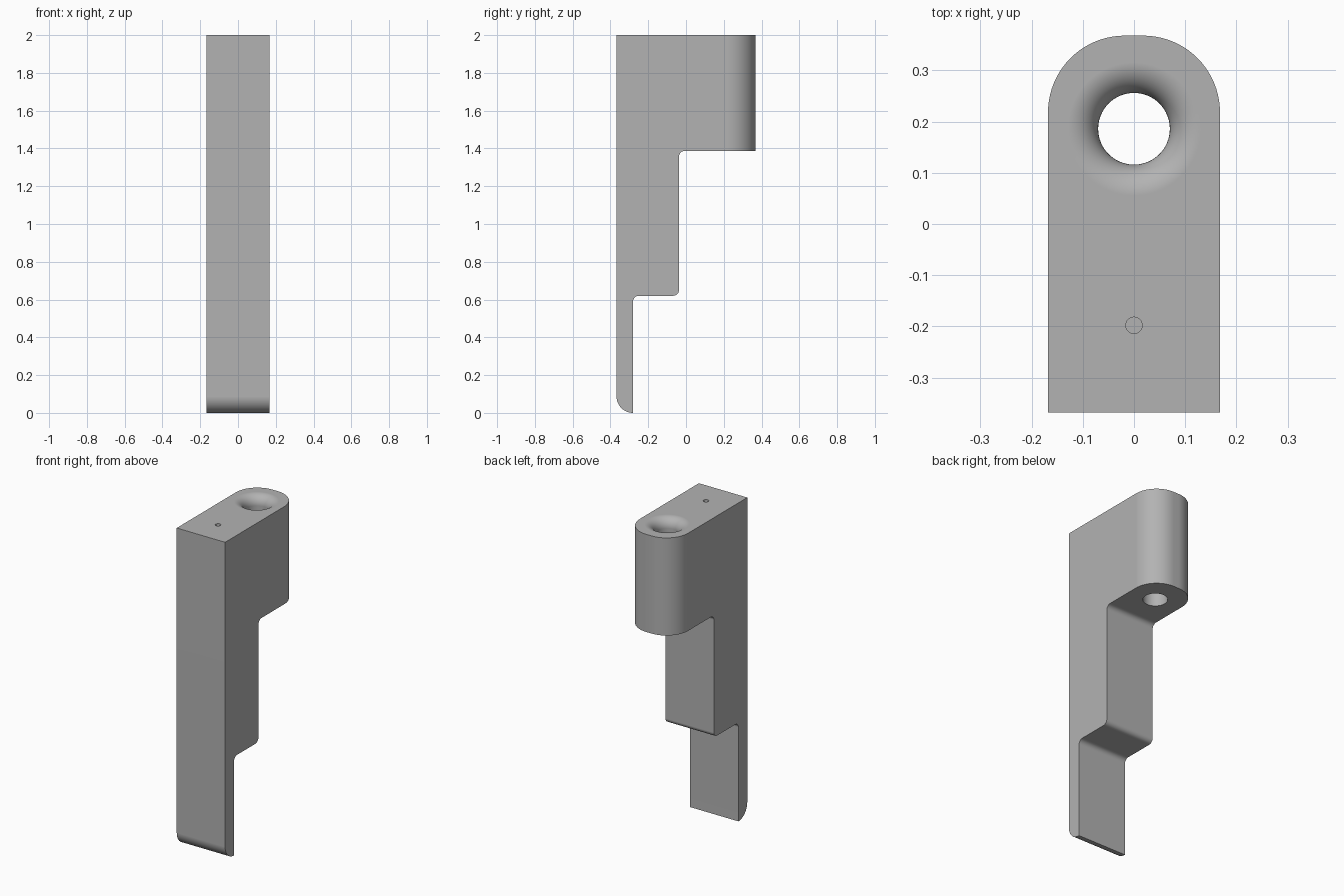
import bpy
import bmesh
from math import cos, sin, pi, radians
from mathutils import Vector

cube = bpy.data.objects.get("Cube")
if cube:
    bpy.data.objects.remove(cube, do_unlink=True)

HALF_W, HALF_D, TOP = 0.168, 0.368, 2.0
THIN_Y, MID_Y = -0.28, -0.037      # back faces of the two lower steps
LOW_Z, MID_Z = 0.62, 1.387         # undersides of the two steps

grey = bpy.data.materials.new("plain grey")
grey.use_nodes = True
COLOUR = (0.45, 0.45, 0.45, 1)
grey.diffuse_color = COLOUR
grey.node_tree.nodes["Principled BSDF"].inputs["Base Color"].default_value = COLOUR


def make_object(name, bm):
    bmesh.ops.recalc_face_normals(bm, faces=bm.faces[:])
    mesh = bpy.data.meshes.new(name)
    bm.to_mesh(mesh)
    bm.free()
    mesh.materials.append(grey)
    obj = bpy.data.objects.new(name, mesh)
    bpy.context.collection.objects.link(obj)
    return obj


def round_edges(bm, test, radius, segments):
    """Round every edge whose two ends both pass the test."""
    edges = [e for e in bm.edges if all(test(v.co) for v in e.verts)]
    bmesh.ops.bevel(bm, geom=edges, offset=radius, segments=segments,
                    profile=0.5, affect='EDGES', clamp_overlap=False)


def near(y, z):
    return lambda co: abs(co.y - y) < 1e-4 and abs(co.z - z) < 1e-4


def lathe(name, profile, y, sides=64):
    """Closed solid turned about a vertical axis from (radius, z) points."""
    bm = bmesh.new()
    rings = [[bm.verts.new((r * cos(2 * pi * i / sides), y + r * sin(2 * pi * i / sides), z))
              for i in range(sides)] for r, z in profile]
    for low, high in zip(rings, rings[1:]):
        for i in range(sides):
            j = (i + 1) % sides
            bm.faces.new((low[i], low[j], high[j], high[i]))
    bm.faces.new(rings[0])
    bm.faces.new(rings[-1])
    obj = make_object(name, bm)
    obj.hide_render = True
    return obj


# Stepped body: side profile extruded across the width
outline = [(-HALF_D, 0), (THIN_Y, 0), (THIN_Y, LOW_Z), (MID_Y, LOW_Z),
           (MID_Y, MID_Z), (HALF_D, MID_Z), (HALF_D, TOP), (-HALF_D, TOP)]
bm = bmesh.new()
side = bm.faces.new([bm.verts.new((-HALF_W, y, z)) for y, z in outline])
extruded = bmesh.ops.extrude_face_region(bm, geom=[side])["geom"]
bmesh.ops.translate(bm, vec=Vector((2 * HALF_W, 0, 0)),
                    verts=[g for g in extruded if isinstance(g, bmesh.types.BMVert)])
bmesh.ops.recalc_face_normals(bm, faces=bm.faces[:])

# Rounded step corners, rounded toe and round back of the head
for y, z in ((THIN_Y, LOW_Z), (MID_Y, LOW_Z), (MID_Y, MID_Z)):
    round_edges(bm, near(y, z), 0.03, 8)
round_edges(bm, near(-HALF_D, 0), 0.0875, 16)
for x in (-HALF_W, HALF_W):
    round_edges(bm, lambda co: abs(co.x - x) < 1e-4 and abs(co.y - HALF_D) < 1e-4, 0.15, 20)
body = make_object("stepped_body", bm)

# Through hole with a flared mouth, and a small blind hole
HOLE_R, FLARE = 0.07, 0.06
flare = [(HOLE_R + FLARE * (1 - cos(a)), TOP - FLARE + FLARE * sin(a))
         for a in (pi / 2 * i / 12 for i in range(13))]
through_hole = lathe("through_hole_cutter",
                     [(HOLE_R, MID_Z - 0.1)] + flare + [(HOLE_R + FLARE, TOP + 0.1)], 0.186)
pin_hole = lathe("pin_hole_cutter", [(0.016, TOP - 0.15), (0.016, TOP + 0.1)], -0.198, 32)

bpy.ops.object.select_all(action='DESELECT')
body.select_set(True)
bpy.context.view_layer.objects.active = body
for cutter in (through_hole, pin_hole):
    cut = body.modifiers.new(cutter.name, 'BOOLEAN')
    cut.operation = 'DIFFERENCE'
    cut.solver = 'EXACT'
    cut.object = cutter
    bpy.ops.object.modifier_apply(modifier=cut.name)
    bpy.data.objects.remove(cutter, do_unlink=True)

# Smooth curves with crisp edges and flat planes
bpy.ops.object.shade_smooth_by_angle(angle=radians(30))
weighted = body.modifiers.new("even_shading", 'WEIGHTED_NORMAL')
weighted.keep_sharp = True
